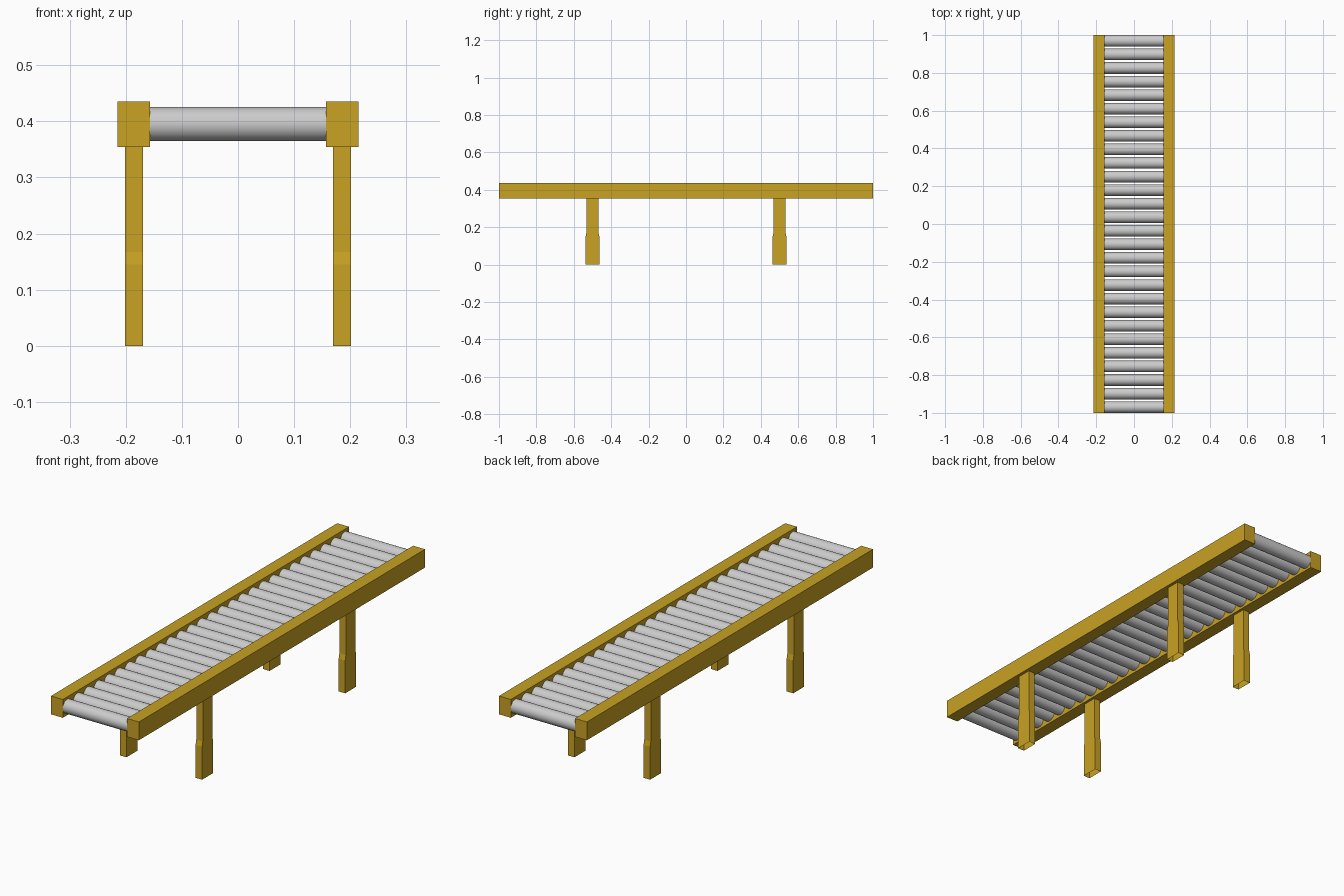
import bpy, bmesh
from math import radians
from mathutils import Matrix

if "Cube" in bpy.data.objects:
    bpy.data.objects.remove(bpy.data.objects["Cube"])

yellow = bpy.data.materials.new("yellow_paint")
yellow.diffuse_color = (0.58, 0.36, 0.017, 1)
yellow.use_nodes = True
yellow.node_tree.nodes["Principled BSDF"].inputs["Base Color"].default_value = yellow.diffuse_color


def finish(name, bm, mat=None):
    mesh = bpy.data.meshes.new(name)
    bm.to_mesh(mesh)
    bm.free()
    obj = bpy.data.objects.new(name, mesh)
    bpy.context.collection.objects.link(obj)
    if mat:
        mesh.materials.append(mat)
    return obj


def rail(name, x):
    bm = bmesh.new()
    bmesh.ops.create_cube(bm, size=1)
    bmesh.ops.scale(bm, vec=(0.058, 2.0, 0.081), verts=bm.verts)
    bmesh.ops.translate(bm, vec=(x, 0, 0.395), verts=bm.verts)
    return finish(name, bm, yellow)


# Leg: narrow post flaring into a wider foot sleeve, open underneath
LEG_PROFILE = [(0.038, 0.0), (0.038, 0.145), (0.033, 0.167), (0.033, 0.358)]


def leg(name, x, y):
    bm = bmesh.new()
    h = 0.016
    rings = [[bm.verts.new((x + sx * h, y + sy * w, z))
              for sx, sy in ((-1, -1), (1, -1), (1, 1), (-1, 1))]
             for w, z in LEG_PROFILE]
    for a, b in zip(rings, rings[1:]):
        for i in range(4):
            j = (i + 1) % 4
            bm.faces.new((a[i], a[j], b[j], b[i]))
    bm.faces.new(rings[-1])
    return finish(name, bm, yellow)


# Side rails and legs
for side, sx in (("left", -1), ("right", 1)):
    rail(f"{side}_rail", sx * 0.186)
    for end, sy in (("front", -1), ("back", 1)):
        leg(f"{end}_{side}_leg", sx * 0.185, sy * 0.5)

# Rollers
COUNT, RADIUS = 28, 0.0305
for i in range(COUNT):
    y = (1 - RADIUS) * (2 * i / (COUNT - 1) - 1)
    bm = bmesh.new()
    bmesh.ops.create_cone(bm, cap_ends=True, segments=32, radius1=RADIUS,
                          radius2=RADIUS, depth=0.316,
                          matrix=Matrix.Translation((0, y, 0.395))
                          @ Matrix.Rotation(radians(90), 4, 'Y'))
    obj = finish(f"roller_{i + 1}", bm)
    bpy.ops.object.select_all(action='DESELECT')
    obj.select_set(True)
    bpy.context.view_layer.objects.active = obj
    bpy.ops.object.shade_smooth_by_angle(angle=radians(30))
